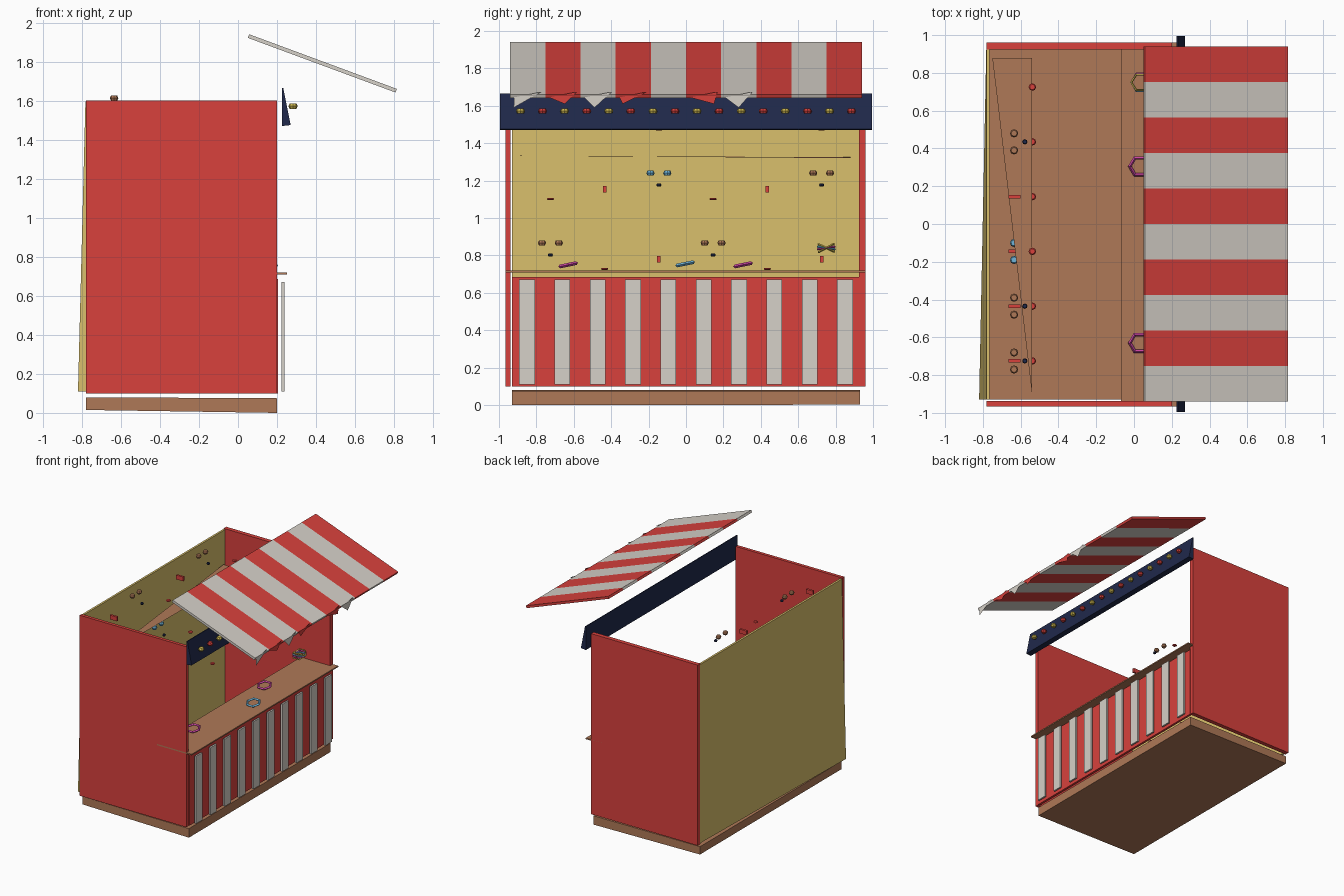
import bpy, bmesh, math
from mathutils import Matrix

if "Cube" in bpy.data.objects:
    bpy.data.objects.remove(bpy.data.objects["Cube"])


def material(name, r, g, b):
    m = bpy.data.materials.new(name)
    m.diffuse_color = (r, g, b, 1)
    m.use_nodes = True
    m.node_tree.nodes["Principled BSDF"].inputs["Base Color"].default_value = m.diffuse_color
    return m


RED = material("booth red", 0.69, 0.053, 0.046)
WHITE = material("stripe white", 0.67, 0.635, 0.58)
YELLOW = material("wall yellow", 0.70, 0.53, 0.15)
WOOD = material("wood brown", 0.43, 0.19, 0.095)
NAVY = material("sign navy", 0.014, 0.022, 0.07)
PINK = material("ring magenta", 0.60, 0.06, 0.36)
BLUE = material("light blue", 0.16, 0.46, 0.70)
GOLD = material("gold", 0.62, 0.48, 0.08)


def finish(bm, name, mat):
    bmesh.ops.recalc_face_normals(bm, faces=bm.faces[:])
    me = bpy.data.meshes.new(name)
    bm.to_mesh(me)
    bm.free()
    me.materials.append(mat)
    ob = bpy.data.objects.new(name, me)
    bpy.context.collection.objects.link(ob)
    return ob


def box(name, mat, x0, x1, y0, y1, z0, z1):
    bm = bmesh.new()
    bmesh.ops.create_cube(bm, size=1)
    for v in bm.verts:
        v.co = ((x0 + x1) / 2 + v.co.x * (x1 - x0),
                (y0 + y1) / 2 + v.co.y * (y1 - y0),
                (z0 + z1) / 2 + v.co.z * (z1 - z0))
    return finish(bm, name, mat)


def prism(name, mat, profile, y0, y1):
    """Extrude an x-z outline along y."""
    bm = bmesh.new()
    f = bm.faces.new([bm.verts.new((x, y0, z)) for x, z in profile])
    ext = bmesh.ops.extrude_face_region(bm, geom=[f])["geom"]
    bmesh.ops.translate(bm, vec=(0, y1 - y0, 0),
                        verts=[v for v in ext if isinstance(v, bmesh.types.BMVert)])
    return finish(bm, name, mat)


def sheet(name, mat, points):
    bm = bmesh.new()
    bm.faces.new([bm.verts.new(p) for p in points])
    return finish(bm, name, mat)


def bead(name, mat, loc, r, h):
    """Short faceted drum with rounded rims, used for bulbs and ears."""
    bm = bmesh.new()
    bmesh.ops.create_uvsphere(bm, u_segments=8, v_segments=4, radius=r)
    for v in bm.verts:
        v.co.z = max(-h / 2, min(h / 2, v.co.z))
    bmesh.ops.translate(bm, verts=bm.verts[:], vec=loc)
    return finish(bm, name, mat)


def ring(name, mat, loc, tilt, R=0.052, r=0.010):
    """Six-sided tossing ring, tilted about x."""
    bm = bmesh.new()
    n, k = 6, 4
    rows = []
    for i in range(n):
        a = 2 * math.pi * i / n
        row = []
        for j in range(k):
            b = 2 * math.pi * j / k
            d = R + r * math.cos(b)
            row.append(bm.verts.new((d * math.cos(a), d * math.sin(a), r * math.sin(b))))
        rows.append(row)
    for i in range(n):
        for j in range(k):
            p, q = rows[i], rows[(i + 1) % n]
            bm.faces.new((p[j], q[j], q[(j + 1) % k], p[(j + 1) % k]))
    bm.transform(Matrix.Translation(loc) @ Matrix.Rotation(tilt, 4, 'X'))
    return finish(bm, name, mat)


# Floor and walls
prism("floor", WOOD, [(-0.78, 0.015), (0.2, 0.002), (0.2, 0.075), (-0.78, 0.08)], -0.93, 0.93)
bpy.data.objects["floor"].data.vertices[1].co.z = 0
box("left_wall", RED, -0.78, 0.2, -0.965, -0.938, 0.1, 1.6)
box("right_wall", RED, -0.78, 0.2, 0.925, 0.96, 0.1, 1.6)
back = box("back_wall", YELLOW, -0.782, -0.765, -0.93, 0.93, 0.11, 1.595)
for v in back.data.vertices:          # outer bottom corner bows outward
    if v.co.x < -0.775 and v.co.z < 0.5 and v.co.y < 0:
        v.co.x = -0.82

# Counter front with white slats, counter top, triangular prize shelf
box("counter_front", RED, 0.185, 0.204, -0.93, 0.93, 0.1, 0.685)
for i in range(10):
    y = -0.85 + i * 1.7 / 9
    box("counter_slat", WHITE, 0.224, 0.238, y - 0.042, y + 0.042, 0.11, 0.67)
box("counter_top", WOOD, -0.07, 0.25, -0.965, 0.96, 0.71, 0.72)
sheet("prize_shelf", WOOD, [(-0.75, 0.88, 1.325), (-0.54, 0.88, 1.32), (-0.54, -0.9, 1.333)])

# Sign board with a row of bulbs
prism("sign_board", NAVY, [(0.225, 1.47), (0.27, 1.475), (0.232, 1.665), (0.225, 1.665)], -0.995, 0.995)
for i in range(16):
    bead("sign_bulb", RED if i % 2 else GOLD, (0.282, -0.885 + i * 0.118, 1.572), 0.024, 0.028)

# Striped sloping awning
W = 0.188
for i in range(10):
    y = -0.94 + i * W
    prism("awning_stripe", RED if i % 2 else WHITE,
          [(0.05, 1.922), (0.058, 1.94), (0.815, 1.66), (0.807, 1.642)], y, y + W)

# Hanging valance flaps along the awning's outer edge
for i, tip in ((0, 0.1), (1, 0.55), (2, 0.4), (3, 0.2), (5, 0.8), (6, 0.5)):
    y = -0.94 + i * W
    low = 1.61 if i % 2 else 1.59
    sheet("valance_flap", RED if i % 2 else WHITE,
          [(0.812, y + 0.02, 1.645), (0.812, y + tip * W, low), (0.812, y + W - 0.02, 1.675)])

# Tossing rings on the counter
ring("ring_left", PINK, (0.03, -0.63, 0.75), 0.2)
ring("ring_middle", BLUE, (0.145, -0.005, 0.755), 0.2)
ring("ring_right", PINK, (0.03, 0.305, 0.75), 0.2)
for mat, t in ((GOLD, 0.5), (PINK, 0.15), (BLUE, -0.15), (GOLD, -0.45)):
    ring("stacked_ring", mat, (0.04, 0.75, 0.84), t, 0.054, 0.006)

# Prize details in three rows of six: ears with nose, comb, or bow
for row in range(3):
    z = 0.73 + row * 0.373
    for col in range(6):
        y = -0.725 + col * 0.29
        kind = (col + row) % 3
        if kind == 0:
            fur = BLUE if (row, col) == (1, 2) else WOOD
            for s in (-1, 1):
                bead("prize_ear", fur, (-0.635, y + s * 0.045, z + 0.137), 0.022, 0.028)
            bead("prize_nose", NAVY, (-0.578, y, z + 0.073), 0.014, 0.016)
        elif kind == 2:
            box("prize_comb", RED, -0.665, -0.6, y - 0.009, y + 0.009, z + 0.033, z + 0.068)
        else:
            bead("prize_bow", RED, (-0.538, y, z - 0.002), 0.02, 0.012)
